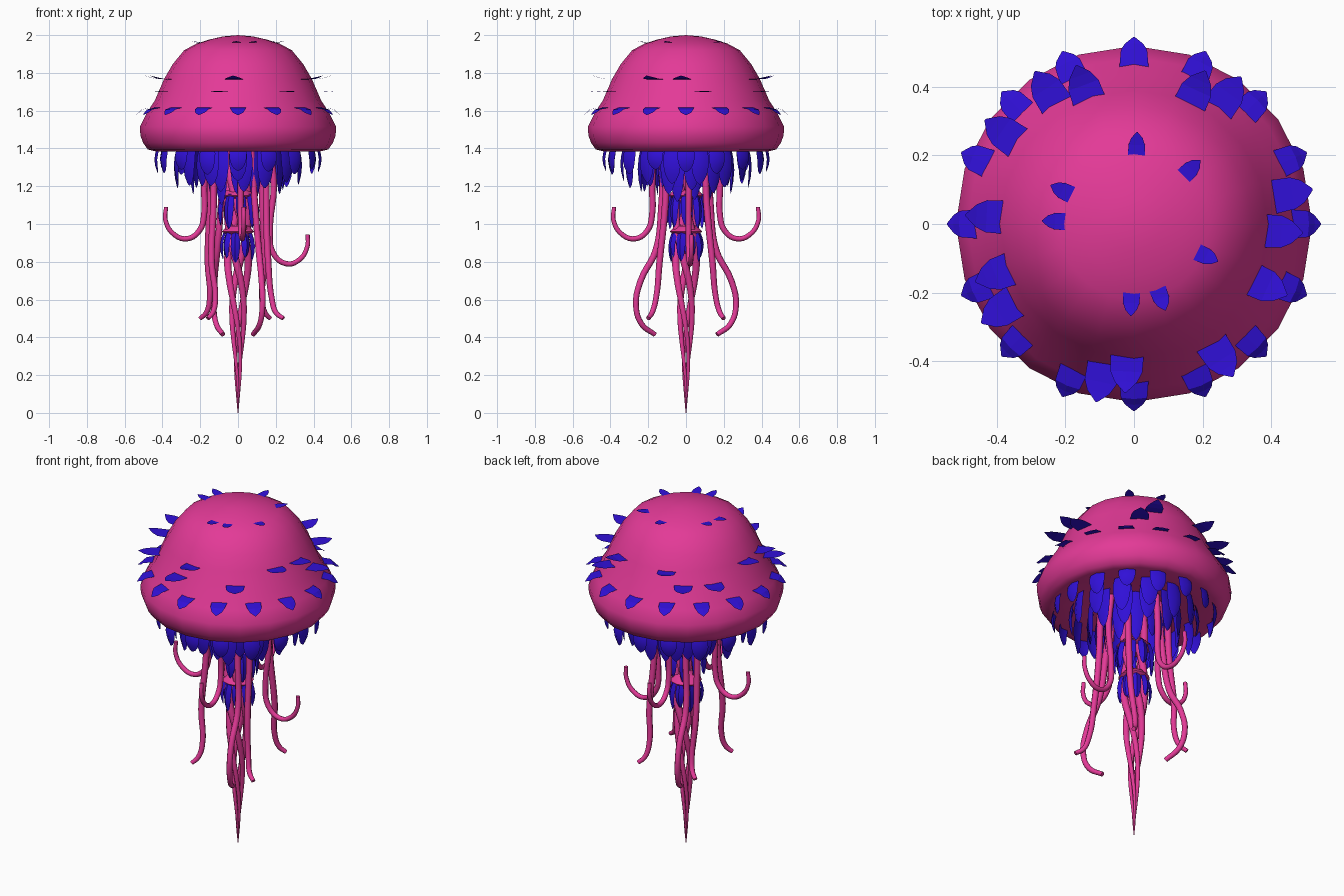
import bpy, bmesh, math
from mathutils import Vector, Matrix

if "Cube" in bpy.data.objects:
    bpy.data.objects.remove(bpy.data.objects["Cube"])


def material(name, col):
    m = bpy.data.materials.new(name)
    m.diffuse_color = (*col, 1)
    m.use_nodes = True
    m.node_tree.nodes["Principled BSDF"].inputs["Base Color"].default_value = m.diffuse_color
    return m


PINK = material("pink", (0.77, 0.042, 0.31))
BLUE = material("blue", (0.03, 0.005, 0.68))


def finish(name, bm, mat, angle=None):
    me = bpy.data.meshes.new(name)
    bm.to_mesh(me)
    bm.free()
    me.materials.append(mat)
    ob = bpy.data.objects.new(name, me)
    bpy.context.collection.objects.link(ob)
    if angle:
        bpy.ops.object.select_all(action='DESELECT')
        bpy.context.view_layer.objects.active = ob
        ob.select_set(True)
        bpy.ops.object.shade_smooth_by_angle(angle=math.radians(angle))
    return ob


def lathe(name, profile, n, mat):
    bm = bmesh.new()
    rings = []
    for r, z in profile:
        if r == 0:
            rings.append([bm.verts.new((0, 0, z))] * n)
        else:
            rings.append([bm.verts.new((r * math.cos(2 * math.pi * i / n),
                                        r * math.sin(2 * math.pi * i / n), z)) for i in range(n)])
    for a, b in zip(rings, rings[1:]):
        for i in range(n):
            j = (i + 1) % n
            quad = list(dict.fromkeys((a[i], a[j], b[j], b[i])))
            bm.faces.new(quad)
    bmesh.ops.recalc_face_normals(bm, faces=bm.faces)
    return finish(name, bm, mat, 60)


def leaf(bm, ang, path, width, shape, cup):
    """Leaf sheet: path of (radius, z) points, widths by shape, cupped across."""
    rot = Matrix.Rotation(ang, 3, 'Z')
    rows = []
    for (r, z), s in zip(path, shape):
        w = width * s / 2
        rows.append([bm.verts.new(rot @ Vector((r - cup * abs(t) * s, t * w, z)))
                     for t in (-1, 0, 1)])
    for a, b in zip(rows, rows[1:]):
        for k in (0, 1):
            bm.faces.new((a[k], a[k + 1], b[k + 1], b[k]))


def hanging_ring(name, n, r, top, length, width, phase=0.0, flare=0.0):
    bm = bmesh.new()
    ts = (0, 0.25, 0.5, 0.75, 0.92, 1)
    for i in range(n):
        ln = length * (1 + 0.1 * math.sin(i * 2.4))
        path = [(r + 0.018 * math.sin(math.pi * t) + flare * t, top - ln * t) for t in ts]
        leaf(bm, 2 * math.pi * (i + phase) / n, path, width,
             (0.8, 1, 1, 0.8, 0.45, 0.08), 0.015)
    return finish(name, bm, BLUE, 50)


def tube(name, pts, radii):
    """Tapered round tube through the points."""
    cu = bpy.data.curves.new(name, 'CURVE')
    cu.dimensions = '3D'
    cu.bevel_depth = 1
    cu.bevel_resolution = 2
    cu.resolution_u = 5
    cu.use_fill_caps = True
    sp = cu.splines.new('BEZIER')
    sp.bezier_points.add(len(pts) - 1)
    for bp, p, r in zip(sp.bezier_points, pts, radii):
        bp.co = p
        bp.radius = r
        bp.handle_left_type = bp.handle_right_type = 'AUTO'
    cu.materials.append(PINK)
    ob = bpy.data.objects.new(name, cu)
    bpy.context.collection.objects.link(ob)
    bpy.ops.object.select_all(action='DESELECT')
    bpy.context.view_layer.objects.active = ob
    ob.select_set(True)
    bpy.ops.object.convert(target='MESH')
    bpy.ops.object.shade_smooth_by_angle(angle=math.radians(60))


# bell with closed underside
lathe("bell", [(0, 2.0), (0.08, 1.993), (0.15, 1.977), (0.22, 1.955), (0.285, 1.92),
               (0.345, 1.847), (0.39, 1.77), (0.44, 1.655), (0.485, 1.585), (0.519, 1.515),
               (0.517, 1.47), (0.503, 1.43), (0.478, 1.395), (0.44, 1.385), (0.3, 1.4),
               (0, 1.42)], 20, PINK)

# row of drooping scales around the bell
bm = bmesh.new()
for i in range(16):
    leaf(bm, i * math.pi / 8, [(0.46, 1.617), (0.51, 1.606), (0.527, 1.59), (0.545, 1.577)],
         0.085, (1, 0.9, 0.65, 0.05), 0.004)
finish("bell_scales", bm, BLUE)

# scattered outward fins, three heights, angles in degrees
bm = bmesh.new()
fins = [
    ([(0.41, 1.70), (0.47, 1.70), (0.50, 1.702), (0.53, 1.705)], 0.11,
     (123, 54, 145, 213, 303, 258, 11)),
    ([(0.36, 1.765), (0.43, 1.768), (0.46, 1.775), (0.492, 1.785)], 0.11,
     (110, 65, 177, 200, 335, 357, 267)),
    ([(0.20, 1.96), (0.23, 1.962), (0.25, 1.965), (0.268, 1.968)], 0.056,
     (88, 44, 155, 178, 336, 290, 268)),
]
for path, w, angles in fins:
    for a in angles:
        leaf(bm, math.radians(a), path, w, (0.9, 0.85, 0.6, 0.05), -0.001)
finish("bell_fins", bm, BLUE)

# hanging petals under the bell
hanging_ring("outer_petals", 16, 0.425, 1.41, 0.135, 0.09)
hanging_ring("second_petals", 14, 0.33, 1.41, 0.20, 0.095, 0.5)
hanging_ring("third_petals", 12, 0.24, 1.41, 0.23, 0.09, 0.25)
hanging_ring("inner_petals", 10, 0.15, 1.41, 0.28, 0.08, 0.5)

# petals and collars on the central stem
hanging_ring("stem_petals_upper", 9, 0.09, 1.16, 0.17, 0.055, 0, 0.01)
hanging_ring("stem_petals_lower", 9, 0.075, 0.96, 0.15, 0.05, 0.5, 0.005)
for k, (z, r) in enumerate(((1.15, 0.095), (0.96, 0.085))):
    lathe(f"stem_collar_{k}", [(0, z + 0.035), (r * 0.7, z + 0.03), (r, z),
                               (r * 0.8, z - 0.015), (0, z - 0.01)], 12, PINK)

# twisted central strands tapering to a point
for k in range(4):
    pts, radii = [], []
    for i in range(15):
        t = i / 14
        z = 1.4 * (1 - t)
        R = 0.055 if z > 0.8 else 0.055 * (z / 0.8) ** 1.1
        a = k * math.pi / 2 + t * 2.2 * math.pi
        pts.append((R * math.cos(a), R * math.sin(a), z))
        radii.append(0.021 if z > 0.8 else 0.002 + 0.019 * (z / 0.8) ** 0.8)
    tube(f"stem_strand_{k}", pts, radii)

# four tentacles curling outward: (distance, height) path turned about z
curl = [(0.17, 1.4), (0.18, 1.2), (0.18, 1.05), (0.205, 0.965), (0.27, 0.922),
        (0.34, 0.945), (0.385, 1.02), (0.382, 1.09)]
low_curl = [(0.17, 1.4), (0.19, 1.2), (0.17, 0.97), (0.185, 0.85), (0.255, 0.79),
            (0.325, 0.81), (0.368, 0.88), (0.37, 0.945)]
for k, path in enumerate((low_curl, curl, curl, curl)):
    rot = Matrix.Rotation(k * math.pi / 2 + 0.08, 3, 'Z')
    tube(f"curled_tentacle_{k}", [rot @ Vector((d, 0, z)) for d, z in path],
         [0.018 - 0.001 * i for i in range(len(path))])

# four long tentacles flicking out at the diagonals
for k, (x, y) in enumerate(((0.24, -0.2), (-0.2, 0.2), (-0.16, -0.2), (0.17, 0.2))):
    sx, sy = math.copysign(1, x), math.copysign(1, y)
    top = 0.13 + 0.02 * (k < 2)
    tube(f"long_tentacle_{k}",
         [(sx * top, sy * 0.10, 1.4), (sx * top, sy * 0.11, 1.1), (sx * (top + 0.01), sy * 0.14, 0.8),
          (x * 0.75, y * 0.8, 0.6), (x * 0.84, y * 0.9, 0.53), (x, y, 0.5)],
         [0.018, 0.018, 0.017, 0.015, 0.014, 0.012])

# two longest tentacles swaying front and back
for k, s in enumerate((1, -1)):
    tube(f"sway_tentacle_{k}",
         [(s * 0.07, -s * 0.12, 1.4), (s * 0.09, -s * 0.13, 1.1), (s * 0.11, -s * 0.16, 0.86),
          (s * 0.125, -s * 0.24, 0.7), (s * 0.13, -s * 0.265, 0.57),
          (s * 0.115, -s * 0.235, 0.47), (s * 0.08, -s * 0.165, 0.415)],
         [0.018, 0.018, 0.018, 0.017, 0.016, 0.015, 0.013])
